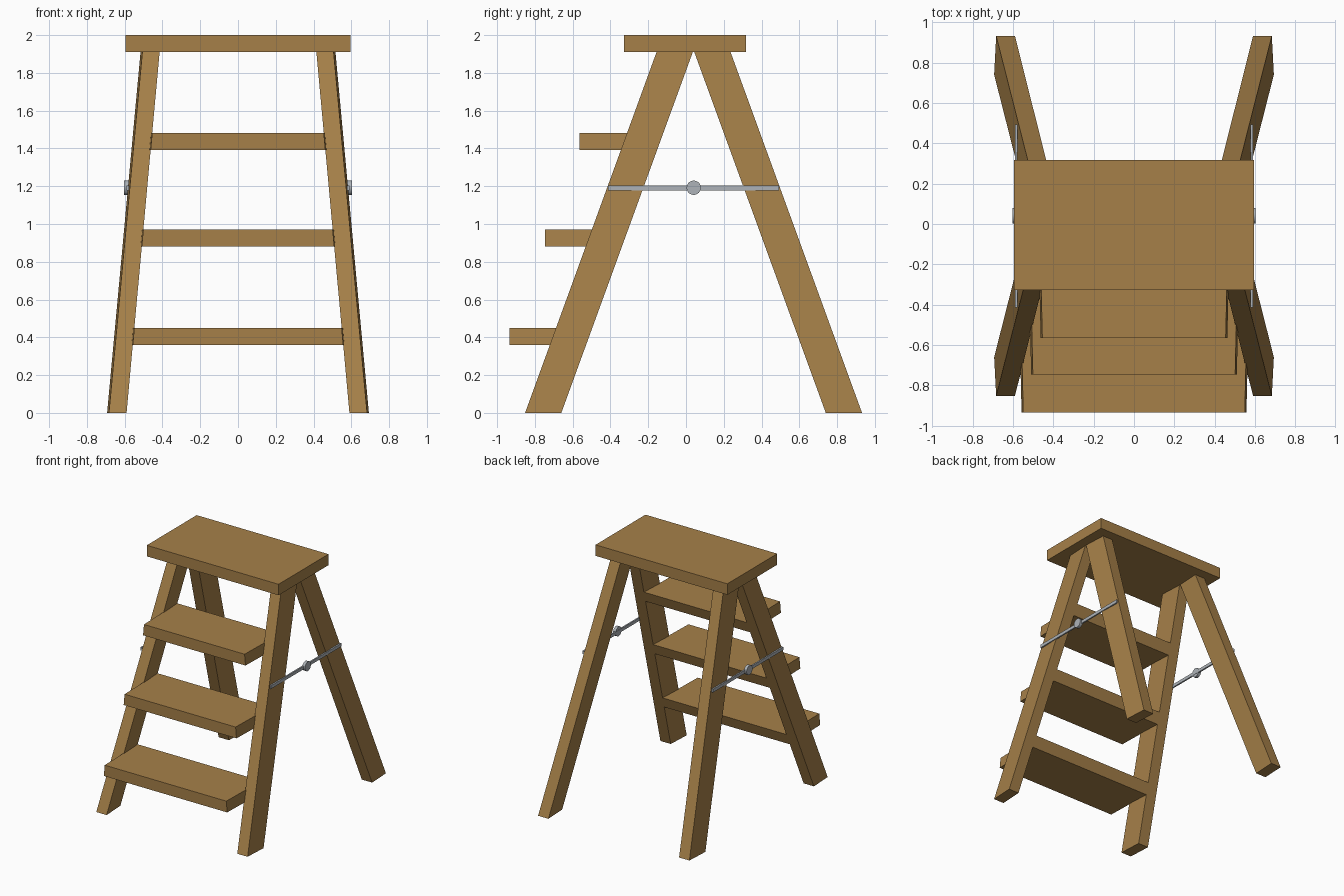
import bpy, bmesh, math
from mathutils import Matrix

if "Cube" in bpy.data.objects:
    bpy.data.objects.remove(bpy.data.objects["Cube"])


def material(name, rgb):
    m = bpy.data.materials.new(name)
    m.diffuse_color = (*rgb, 1)
    m.use_nodes = True
    m.node_tree.nodes["Principled BSDF"].inputs["Base Color"].default_value = m.diffuse_color
    return m


WOOD = material("warm wood", (0.38, 0.216, 0.066))
METAL = material("grey metal", (0.42, 0.45, 0.48))


def finish(name, bm, mat):
    bmesh.ops.recalc_face_normals(bm, faces=bm.faces)
    me = bpy.data.meshes.new(name)
    bm.to_mesh(me)
    bm.free()
    me.materials.append(mat)
    ob = bpy.data.objects.new(name, me)
    bpy.context.collection.objects.link(ob)
    return ob


def prism(name, bottom, top, mat):
    """Solid between two matching four-point rings."""
    bm = bmesh.new()
    a = [bm.verts.new(p) for p in bottom]
    b = [bm.verts.new(p) for p in top]
    bm.faces.new(a)
    bm.faces.new(b)
    for i in range(4):
        j = (i + 1) % 4
        bm.faces.new((a[i], a[j], b[j], b[i]))
    return finish(name, bm, mat)


def ring(x0, x1, y0, y1, z, skew=0.0):
    return [(x0, y0, z), (x1, y0, z), (x1 + skew, y1, z), (x0 + skew, y1, z)]


def box(name, x0, x1, y0, y1, z0, z1, mat):
    return prism(name, ring(x0, x1, y0, y1, z0), ring(x0, x1, y0, y1, z1), mat)


TOP = 1.91

# top platform
box("top_platform", -0.595, 0.595, -0.327, 0.317, TOP, 2.0, WOOD)

for s, side in ((-1, "left"), (1, "right")):
    # splayed legs, outer y edge first, slightly turned inwards
    for name, foot, head in (("front_leg", (-0.852, -0.66), (-0.156, 0.036)),
                             ("rear_leg", (0.932, 0.74), (0.236, 0.044))):
        prism(f"{name}_{side}",
              ring(s * 0.59, s * 0.683, *foot, 0, s * 0.01),
              ring(s * 0.415, s * 0.506, *head, TOP, s * 0.01), WOOD)

    # spreader bar and its round hinge
    x0, x1 = sorted((s * 0.577, s * 0.589))
    box(f"spreader_bar_{side}", x0, x1, -0.414, 0.493, 1.178, 1.204, METAL)
    bm = bmesh.new()
    bmesh.ops.create_cone(bm, cap_ends=True, segments=24, radius1=0.038, radius2=0.038,
                          depth=0.024,
                          matrix=Matrix.Translation((s * 0.591, 0.041, 1.192))
                          @ Matrix.Rotation(math.pi / 2, 4, 'Y'))
    hinge = finish(f"spreader_hinge_{side}", bm, METAL)

# steps, with ends and back edge following the legs
for i, (front, z0) in enumerate(((-0.935, 0.36), (-0.747, 0.88), (-0.564, 1.392))):
    rings = []
    for z in (z0, z0 + 0.09):
        w = 0.59 - 0.0916 * z
        back = -0.66 + 0.3644 * z
        rings.append([(-w, front, z), (w, front, z), (w + 0.01, back, z), (-w - 0.01, back, z)])
    prism(f"step_{i + 1}", rings[0], rings[1], WOOD)
